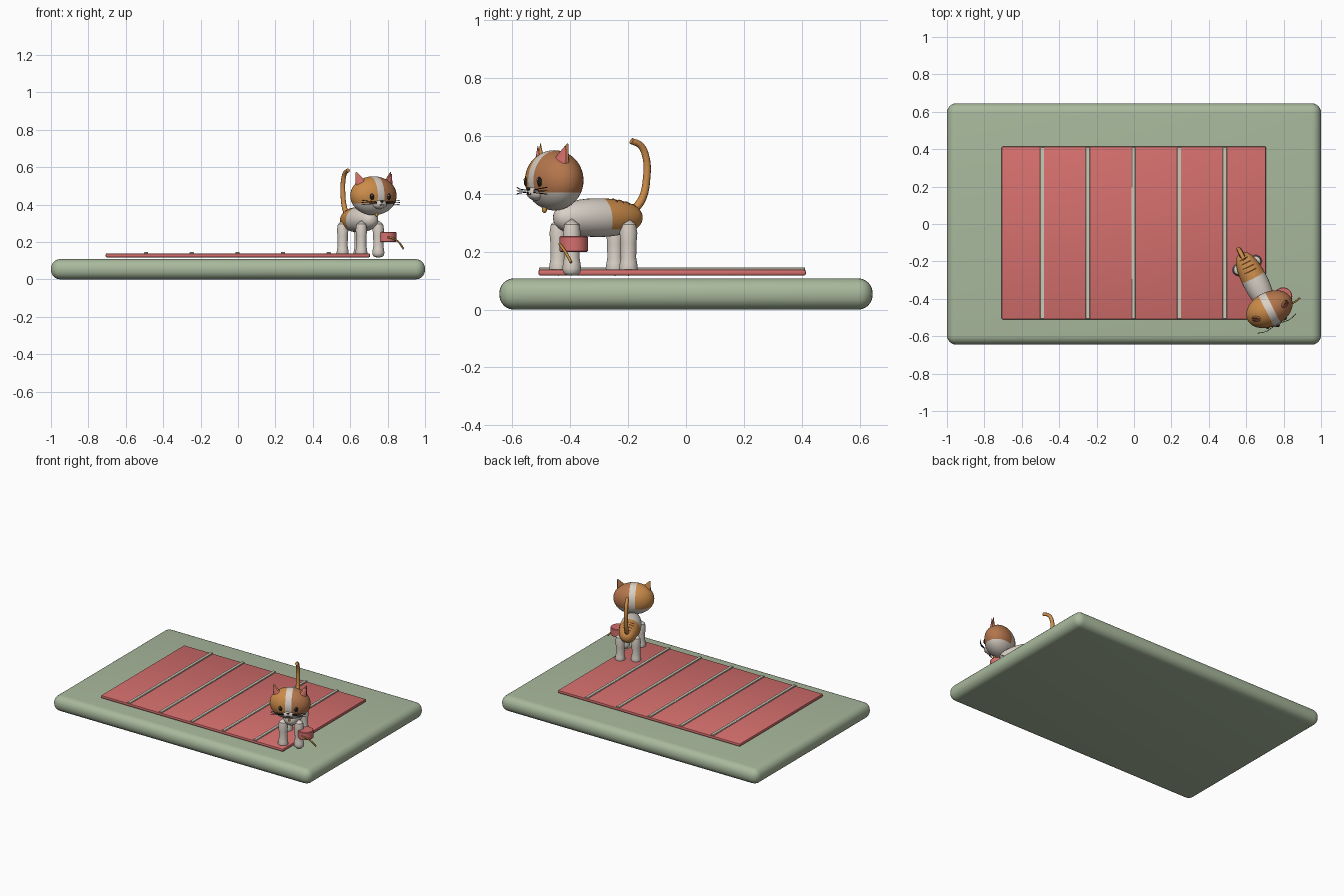
import bpy, bmesh, math
from mathutils import Matrix, Vector

if "Cube" in bpy.data.objects:
    bpy.data.objects.remove(bpy.data.objects["Cube"])


def material(name, r, g, b):
    lin = [((c / 255 + 0.055) / 1.055) ** 2.4 for c in (r, g, b)] + [1]
    m = bpy.data.materials.new(name)
    m.use_nodes = True
    m.diffuse_color = lin
    m.node_tree.nodes["Principled BSDF"].inputs["Base Color"].default_value = lin
    return m


SAGE = material("sage green", 169, 185, 157)
RED = material("coral red", 212, 111, 109)
CREAM = material("stripe cream", 206, 200, 183)
WHITE = material("fur white", 218, 209, 199)
ORANGE = material("fur orange", 204, 140, 74)
BROWN = material("fur brown", 180, 118, 76)
BLACK = material("black", 28, 25, 25)
GOLD = material("cord gold", 190, 140, 62)

# The cat is modelled facing -y, then turned and moved onto the mat corner
CAT = Matrix.Translation((0.655, -0.32, 0)) @ Matrix.Rotation(math.radians(27), 4, "Z")


def finish(name, bm, mats, matrix=CAT):
    bmesh.ops.recalc_face_normals(bm, faces=bm.faces)
    me = bpy.data.meshes.new(name)
    bm.to_mesh(me)
    bm.free()
    for m in mats:
        me.materials.append(m)
    ob = bpy.data.objects.new(name, me)
    bpy.context.collection.objects.link(ob)
    ob.matrix_world = matrix
    bpy.ops.object.select_all(action="DESELECT")
    ob.select_set(True)
    bpy.context.view_layer.objects.active = ob
    bpy.ops.object.shade_smooth_by_angle(angle=math.radians(40))
    return ob


def box(name, lo, hi, mat, bevel, segments):
    bm = bmesh.new()
    bmesh.ops.create_cube(bm, size=1)
    for v in bm.verts:
        v.co = [l + (h - l) * (c + 0.5) for l, h, c in zip(lo, hi, v.co)]
    bmesh.ops.bevel(bm, geom=bm.edges[:], offset=bevel, segments=segments,
                    profile=0.5, affect="EDGES")
    return finish(name, bm, [mat], Matrix())


def ball(center, radii, u=32, v=20):
    bm = bmesh.new()
    bmesh.ops.create_uvsphere(bm, u_segments=u, v_segments=v, radius=1)
    for p in bm.verts:
        p.co = [c + r * q for c, r, q in zip(center, radii, p.co)]
    return bm


def cut(bm, point, normal):
    bmesh.ops.bisect_plane(bm, geom=bm.verts[:] + bm.edges[:] + bm.faces[:],
                           plane_co=point, plane_no=normal)


def lathe(name, profile, x, y, mat, steps=20):
    bm = bmesh.new()
    verts = [bm.verts.new((x + r, y, z)) for r, z in profile]
    edges = [bm.edges.new(pair) for pair in zip(verts, verts[1:])]
    bmesh.ops.spin(bm, geom=verts + edges, cent=(x, y, 0), axis=(0, 0, 1),
                   angle=2 * math.pi, steps=steps)
    bmesh.ops.remove_doubles(bm, verts=bm.verts, dist=0.0002)
    return finish(name, bm, [mat])


def tube(name, points, radius, mat, taper=1.0):
    cu = bpy.data.curves.new(name, "CURVE")
    cu.dimensions = "3D"
    cu.bevel_depth = radius
    cu.bevel_resolution = 3
    cu.use_fill_caps = True
    cu.resolution_u = 8
    sp = cu.splines.new("BEZIER")
    sp.bezier_points.add(len(points) - 1)
    for i, (bp, p) in enumerate(zip(sp.bezier_points, points)):
        bp.co = p
        bp.handle_left_type = bp.handle_right_type = "AUTO"
        bp.radius = 1 + (taper - 1) * i / (len(points) - 1)
    cu.materials.append(mat)
    ob = bpy.data.objects.new(name, cu)
    bpy.context.collection.objects.link(ob)
    ob.matrix_world = CAT
    return ob


# Base slab, mat and mat stripes
box("base", (-1, -0.645, 0), (1, 0.645, 0.108), SAGE, 0.05, 6)
box("mat", (-0.708, -0.51, 0.118), (0.706, 0.414, 0.138), RED, 0.006, 2)
for i in range(5):
    x = (i - 2) * 0.244 - 0.003
    box(f"mat_stripe_{i + 1}", (x - 0.011, -0.508, 0.137), (x + 0.011, 0.412, 0.146), CREAM, 0.002, 1)

# Body: a blunt ellipsoid lying along y, orange over the rump
BODY, SIZE = Vector((0, 0.017, 0.318)), Vector((0.068, 0.167, 0.067))
bm = ball((0, 0, 0), (1, 1, 1), 32, 24)
for v in bm.verts:
    x, y, t = v.co
    k = max(1 - t * t, 0.0001) ** -0.12
    v.co = BODY + Vector((x * k * SIZE.x, t * SIZE.y, y * k * SIZE.z))
cut(bm, (0, 0.04, 0.318), (0, 1, 0.1))
cut(bm, (0, 0, 0.277), (0, 0, 1))
for f in bm.faces:
    c = f.calc_center_median()
    f.material_index = int(c.z > 0.277 and c.y - 0.04 + 0.1 * (c.z - 0.318) > 0)
finish("body", bm, [WHITE, ORANGE])

# Fine tabby lines across the back
for i in range(4):
    y = 0.075 + 0.025 * i
    k = (1 - ((y - BODY.y) / SIZE.y) ** 2) ** 0.38
    arc = [math.radians(a) for a in (-32, -16, 0, 16, 32)]
    tube(f"back_line_{i + 1}", [(SIZE.x * k * math.sin(a), y, BODY.z + SIZE.z * k * math.cos(a))
                                for a in arc], 0.0018, BROWN)

# Legs with rounded paws
LEG = [(0, 0.117), (0.02, 0.119), (0.03, 0.128), (0.033, 0.143), (0.03, 0.162), (0.027, 0.18),
       (0.028, 0.23), (0.031, 0.265), (0.026, 0.295), (0, 0.315)]
for end, y in (("front", -0.11), ("back", 0.11)):
    for side, x in (("left", 0.051), ("right", -0.051)):
        lathe(f"{end}_{side}_leg", LEG, x, y, WHITE)

# Tail
tube("tail", [(0, 0.16, 0.345), (0, 0.19, 0.385), (0, 0.206, 0.45), (0, 0.203, 0.53),
              (0, 0.182, 0.568), (0, 0.147, 0.583)], 0.0145, ORANGE, 0.75)

# Head: white chin and centre blaze, brown left half, orange right half
HEAD, R = Vector((0, -0.152, 0.447)), Vector((0.131, 0.092, 0.104))
bm = ball(HEAD, R, 40, 28)
cut(bm, (0, 0, 0.405), (0, 0, 1))
for x in (-0.02, 0.02):
    cut(bm, (x, 0, 0), (1, 0, 0))
for f in bm.faces:
    c = f.calc_center_median()
    if c.z > 0.405 and abs(c.x) > 0.02:
        f.material_index = 1 if c.x > 0 else 2
finish("head", bm, [WHITE, BROWN, ORANGE])
finish("muzzle", ball((0, -0.222, 0.403), (0.042, 0.03, 0.026)), [WHITE])
finish("nose", ball((0, -0.253, 0.417), (0.009, 0.006, 0.006), 12, 8), [BLACK])
tube("mouth", [(-0.014, -0.25, 0.4), (-0.006, -0.254, 0.397), (0, -0.254, 0.405),
               (0.006, -0.254, 0.397), (0.014, -0.25, 0.4)], 0.0015, BLACK)
finish("collar_tag", ball((0, -0.19, 0.345), (0.009, 0.009, 0.011), 12, 8), [GOLD])

# Ears, eyes and whiskers, mirrored
for side, s, fur in (("left", 1, BROWN), ("right", -1, ORANGE)):
    for part, size, shift, mat in (("ear", 1, 0, fur), ("inner_ear", 0.78, -0.009, RED)):
        bm = bmesh.new()
        bmesh.ops.create_cone(bm, cap_ends=True, segments=20, radius1=0.042 * size,
                              radius2=0.003, depth=0.092 * size)
        turn = (Matrix.Translation((s * 0.088, -0.16, 0.531)) @ Matrix.Rotation(s * 0.45, 4, "Z")
                @ Matrix.Rotation(s * 0.4, 4, "Y") @ Matrix.Translation((0, shift, 0))
                @ Matrix.Diagonal((1, 0.42, 1, 1)))
        bm.transform(turn)
        finish(f"{side}_{part}", bm, [mat])
    finish(f"{side}_eye", ball((s * 0.05, -0.234, 0.442), (0.013, 0.008, 0.017), 16, 12), [BLACK])
    finish(f"{side}_eye_glint", ball((s * 0.05 - 0.004, -0.241, 0.449), (0.004, 0.002, 0.004), 8, 6), [WHITE])
    for i in (-1, 0, 1):
        tube(f"{side}_whisker_{i + 2}", [(s * 0.028, -0.246, 0.409 + 0.004 * i),
             (s * 0.07, -0.25, 0.41 + 0.007 * i), (s * 0.115, -0.238, 0.411 + 0.012 * i)], 0.0016, BLACK)

# Spool beside the front left leg, with a loose cord
lathe("spool", [(0, 0.2), (0.046, 0.2), (0.049, 0.203), (0.049, 0.251), (0.046, 0.254), (0, 0.254)],
      0.096, -0.125, RED, 28)
turn_back = CAT.inverted()
tube("cord", [turn_back @ Vector(p) for p in ((0.80, -0.436, 0.226), (0.83, -0.43, 0.218),
     (0.86, -0.416, 0.198), (0.885, -0.397, 0.163))], 0.005, GOLD)
